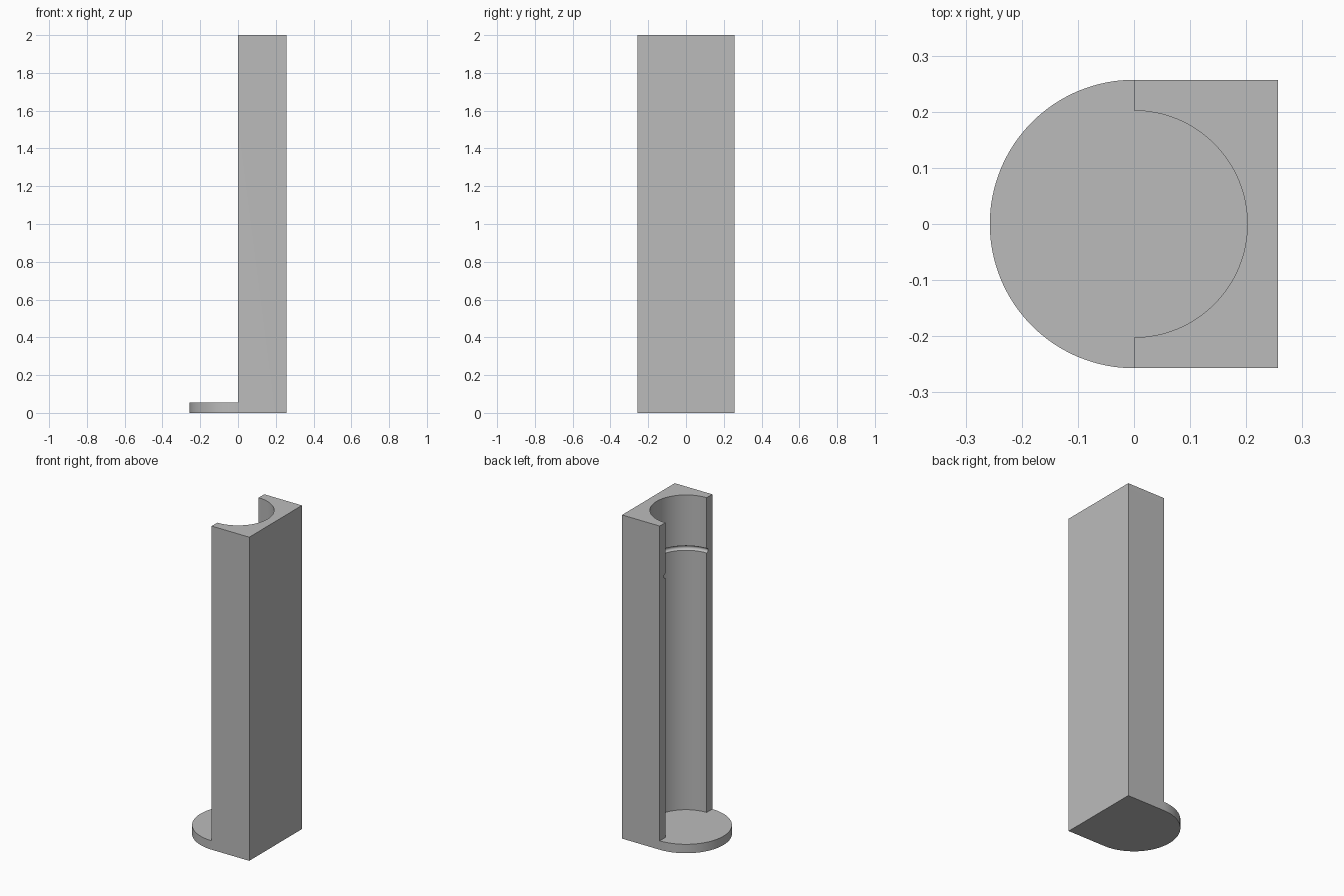
import bpy, bmesh, math

if "Cube" in bpy.data.objects:
    bpy.data.objects.remove(bpy.data.objects["Cube"], do_unlink=True)

HALF = 0.257      # half width of the block and radius of the round foot
BORE = 0.202      # radius of the half-round channel
FOOT = 0.055      # foot thickness
TOP = 2.0
GROOVE_Z, GROOVE_R = 1.672, 0.014
STEPS = 64

# Single grey material
grey = bpy.data.materials.new("plain_grey")
grey.use_nodes = True
colour = (0.5, 0.5, 0.5, 1)
grey.diffuse_color = colour
grey.node_tree.nodes["Principled BSDF"].inputs["Base Color"].default_value = colour

bm = bmesh.new()


def arc(radius, z, side):
    """Half circle from -y to +y, bulging towards side * x."""
    angles = [math.pi * (i / STEPS - 0.5) for i in range(STEPS + 1)]
    return [(side * radius * math.cos(a), radius * math.sin(a), z) for a in angles]


def face(points):
    return bm.faces.new([bm.verts.new(p) for p in points])


def strip(low, high):
    for i in range(len(low) - 1):
        face([low[i], low[i + 1], high[i + 1], high[i]])


# Channel wall profile, with a small rounded groove near the top
profile = [(BORE, FOOT)]
for i in range(9):
    t = math.pi * (i / 8 - 0.5)
    profile.append((BORE + GROOVE_R * math.cos(t), GROOVE_Z + GROOVE_R * math.sin(t)))
profile.append((BORE, TOP))
rings = [arc(r, z, 1) for r, z in profile]
for low, high in zip(rings, rings[1:]):
    strip(low, high)

# Round foot: rim, floor and underside
strip(arc(HALF, 0, -1), arc(HALF, FOOT, -1))
face(arc(HALF, FOOT, -1)[::-1] + rings[0])
face(arc(HALF, 0, -1) + [(HALF, HALF, 0), (HALF, -HALF, 0)])

# Top end and flat back of the block
face(rings[-1] + [(0, HALF, TOP), (HALF, HALF, TOP), (HALF, -HALF, TOP), (0, -HALF, TOP)])
face([(HALF, -HALF, 0), (HALF, HALF, 0), (HALF, HALF, TOP), (HALF, -HALF, TOP)])

# Flat sides and the narrow edges beside the channel
for s in (-1, 1):
    y = s * HALF
    face([(0, y, 0), (HALF, y, 0), (HALF, y, TOP), (0, y, TOP), (0, y, FOOT)])
    face([(0, s * r, z) for r, z in profile] + [(0, y, TOP), (0, y, FOOT)])

bmesh.ops.remove_doubles(bm, verts=bm.verts[:], dist=0.0001)
bmesh.ops.recalc_face_normals(bm, faces=bm.faces[:])

mesh = bpy.data.meshes.new("channel_block")
bm.to_mesh(mesh)
bm.free()
mesh.materials.append(grey)
block = bpy.data.objects.new("channel_block_with_foot", mesh)
bpy.context.collection.objects.link(block)

# Smooth curves, crisp edges
bpy.context.view_layer.objects.active = block
block.select_set(True)
bpy.ops.object.shade_smooth_by_angle(angle=math.radians(30))
